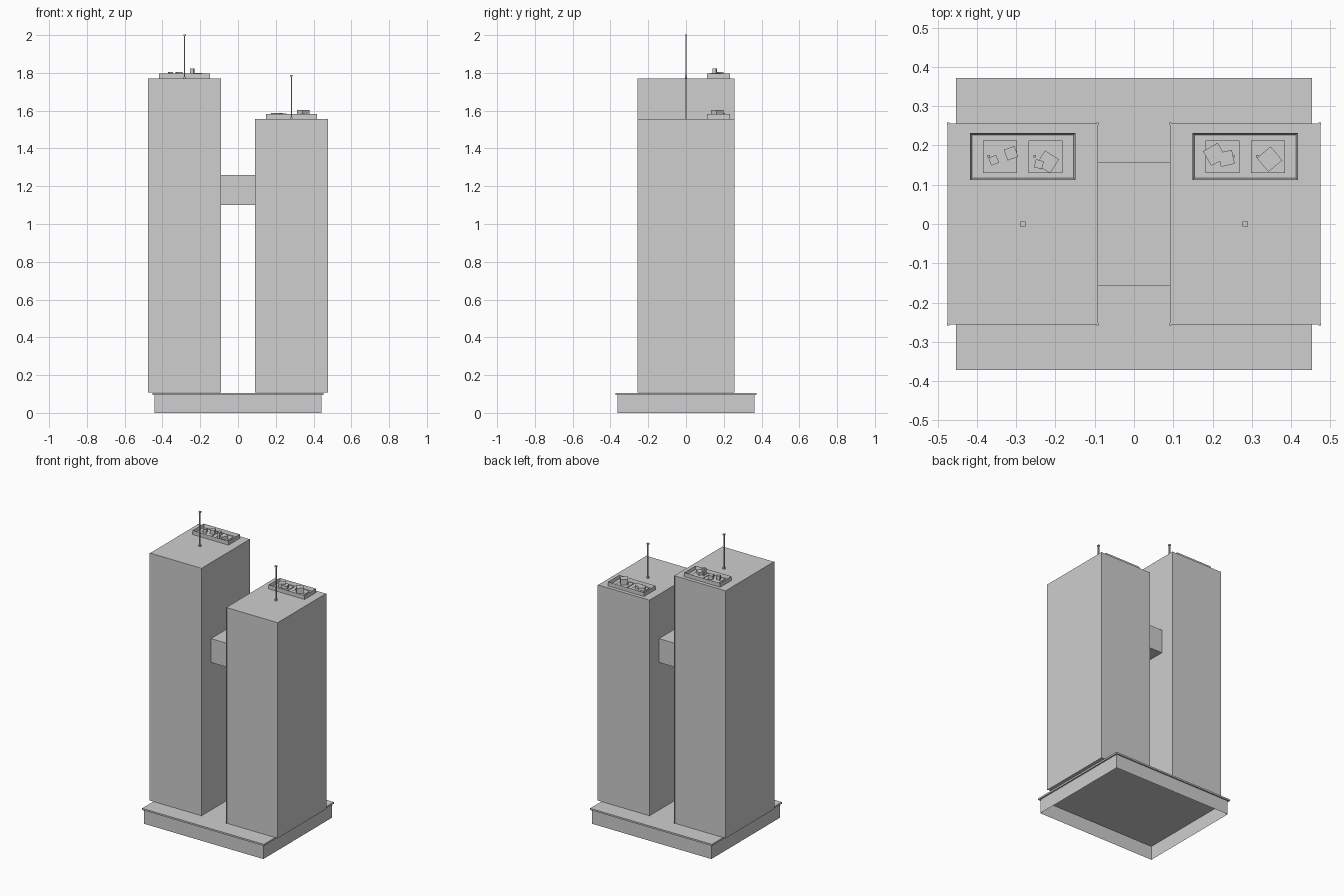
import bpy
import bmesh
from math import radians
from mathutils import Matrix, Vector

if "Cube" in bpy.data.objects:
    bpy.data.objects.remove(bpy.data.objects["Cube"], do_unlink=True)

GREY = (0.62, 0.62, 0.62, 1)
concrete = bpy.data.materials.new("pale_grey")
concrete.use_nodes = True
concrete.diffuse_color = GREY
concrete.node_tree.nodes["Principled BSDF"].inputs["Base Color"].default_value = GREY


def add_box(bm, centre, size, turn=0):
    """Box given by its ground centre (x, y, z of its base) and its size."""
    x, y, z = centre
    place = (Matrix.Translation((x, y, z + size[2] / 2))
             @ Matrix.Rotation(radians(turn), 4, "Z")
             @ Matrix.Diagonal((*size, 1)))
    return bmesh.ops.create_cube(bm, size=1, matrix=place)["verts"]


def finish(name, bm):
    mesh = bpy.data.meshes.new(name)
    bm.to_mesh(mesh)
    bm.free()
    mesh.materials.append(concrete)
    obj = bpy.data.objects.new(name, mesh)
    bpy.context.collection.objects.link(obj)
    return obj


def box(name, centre, size):
    bm = bmesh.new()
    add_box(bm, centre, size)
    return finish(name, bm)


# Podium: a shell open underneath, with a projecting rim slab
bm = bmesh.new()
add_box(bm, (0, 0, 0), (0.886, 0.726, 0.095))
bm.normal_update()
floor = [f for f in bm.faces if f.normal.z < -0.9]
bmesh.ops.delete(bm, geom=floor, context="FACES_ONLY")
finish("podium", bm)
box("podium_rim", (0, 0, 0.094), (0.905, 0.744, 0.011))

# Bridge between the towers
box("bridge", (0, 0, 1.10), (0.182, 0.314, 0.16))


def tower(side, x, top):
    width, depth, base = 0.382, 0.512, 0.107
    bm = bmesh.new()
    add_box(bm, (x, 0, base), (width, depth, top - base))
    # slim corner trims
    for sx in (-1, 1):
        for sy in (-1, 1):
            add_box(bm, (x + sx * (width / 2 - 0.001), sy * (depth / 2 - 0.001), base),
                    (0.006, 0.006, top - base))
    finish(side + "_tower", bm)

    # mast with small end blocks
    bm = bmesh.new()
    add_box(bm, (x, 0, top), (0.007, 0.007, 0.234))
    for z in (top, top + 0.226):
        add_box(bm, (x, 0, z), (0.013, 0.013, 0.008))
    finish(side + "_mast", bm)

    # open-topped parapet around the roof plant
    bm = bmesh.new()
    verts = add_box(bm, (x, 0.172, top), (0.268, 0.12, 0.027))
    bm.normal_update()
    lid = [f for f in bm.faces if f.normal.z > 0.9]
    bmesh.ops.inset_region(bm, faces=lid, thickness=0.007)
    bmesh.ops.translate(bm, verts=lid[0].verts, vec=Vector((0, 0, -0.022)))
    finish(side + "_roof_parapet", bm)


def roof_plant(side, x, top, units):
    bm = bmesh.new()
    for s in (-1, 1):
        # plinth and pipe stub
        add_box(bm, (x + s * 0.058, 0.171, top + 0.004), (0.087, 0.082, 0.006))
        add_box(bm, (x + s * 0.087 * (0.35 if x > 0 or s > 0 else 1), 0.172, top + 0.004),
                (0.006, 0.006, 0.022))
    for ux, uy, size, height, turn in units:
        add_box(bm, (ux, uy, top + 0.009), (size, size, height - 0.009), turn)
    finish(side + "_roof_plant", bm)


tower("right", -0.283, 1.77)
tower("left", 0.283, 1.556)

# Machine boxes: x, y, width, height above the roof, turn
roof_plant("right", -0.283, 1.77, [
    (-0.357, 0.162, 0.021, 0.036, 22), (-0.313, 0.18, 0.029, 0.036, 20),
    (-0.22, 0.158, 0.042, 0.03, -32), (-0.242, 0.152, 0.021, 0.052, -15)])
roof_plant("left", 0.283, 1.556, [
    (0.205, 0.177, 0.043, 0.032, 30), (0.235, 0.167, 0.036, 0.03, 12),
    (0.345, 0.165, 0.046, 0.047, 40)])
